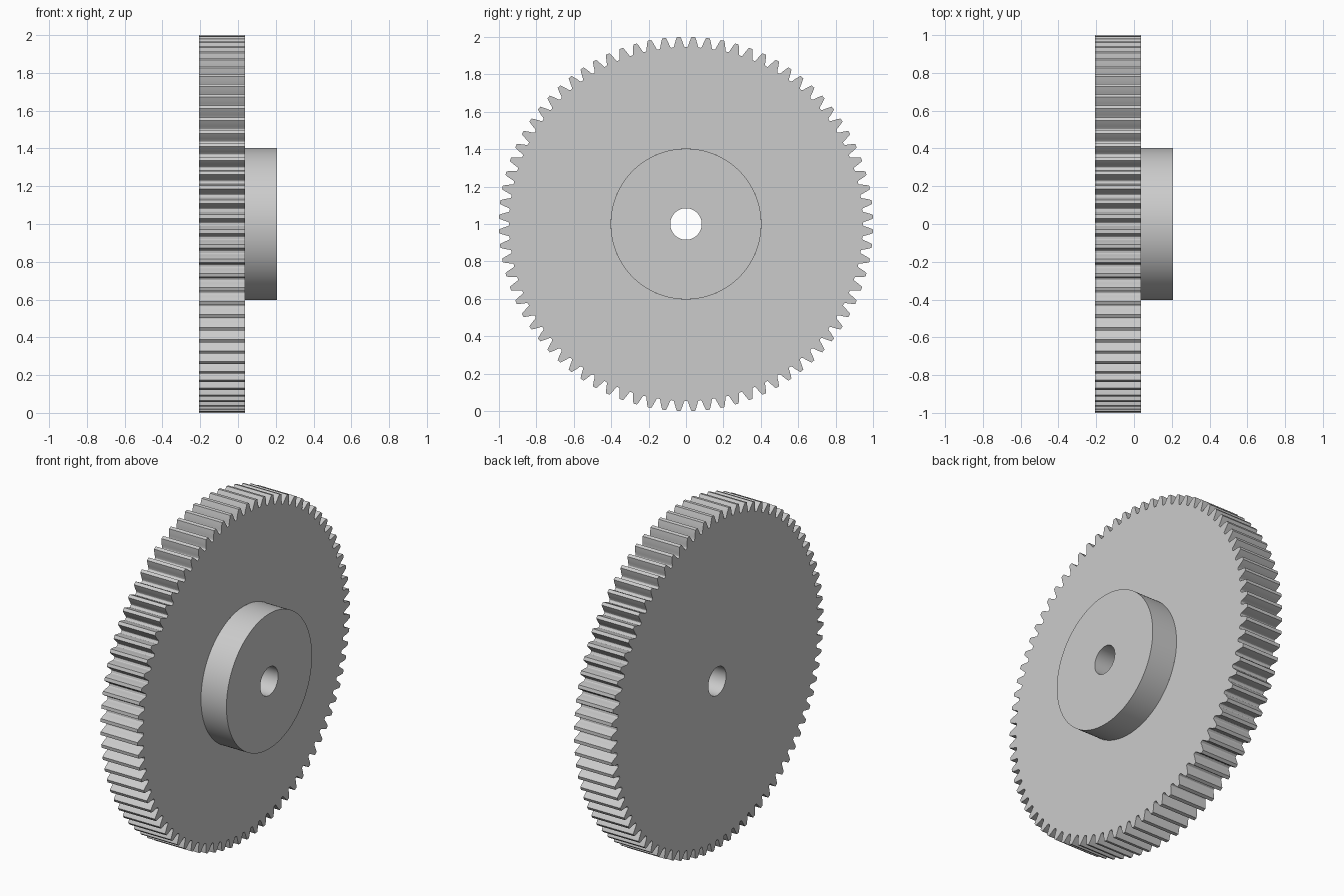
import bpy
import bmesh
import math

if "Cube" in bpy.data.objects:
    bpy.data.objects.remove(bpy.data.objects["Cube"], do_unlink=True)

TEETH = 80
MODULE = 2.001 / (TEETH + 2)
TIP_R = MODULE * (TEETH + 2) / 2
PITCH_R = MODULE * TEETH / 2
ROOT_R = PITCH_R - 1.25 * MODULE
BASE_R = PITCH_R * math.cos(math.radians(20))
HUB_R, BORE_R = 0.403, 0.084
BACK_X, FACE_X, HUB_X = -0.206, 0.038, 0.206

steel = bpy.data.materials.new("plain_grey")
steel.use_nodes = True
grey = (0.6, 0.6, 0.6, 1)
steel.diffuse_color = grey
steel.node_tree.nodes["Principled BSDF"].inputs["Base Color"].default_value = grey


def involute(angle):
    return math.tan(angle) - angle


def half_tooth(r):
    """Half the angular width of an involute tooth at radius r."""
    return (math.pi / (2 * TEETH) + involute(math.radians(20))
            - involute(math.acos(BASE_R / r)))


def tooth_outline():
    """Polar outline of the whole toothed rim."""
    gap = math.pi / TEETH - half_tooth(ROOT_R)
    fillet_r = ROOT_R + 0.3 * MODULE
    rising = [(ROOT_R, half_tooth(ROOT_R) + gap * 0.45),
              (ROOT_R + 0.08 * MODULE, half_tooth(ROOT_R) + gap * 0.1)]
    for k in range(5):
        r = fillet_r + (TIP_R - fillet_r) * k / 4
        rising.append((r, half_tooth(r)))
    tooth = [(r, -a) for r, a in rising] + rising[::-1]
    step = 2 * math.pi / TEETH
    return [(r, a + (i + 0.5) * step) for i in range(TEETH) for r, a in tooth]


def circle(radius, segments):
    return [(radius, 2 * math.pi * i / segments) for i in range(segments)]


def loft(name, rings):
    """Skin a sequence of (x, polar outline) rings."""
    bm = bmesh.new()
    loops = [[bm.verts.new((x, r * math.cos(a), 1 + r * math.sin(a)))
              for r, a in outline] for x, outline in rings]
    for a, b in zip(loops, loops[1:]):
        for j in range(len(a)):
            k = (j + 1) % len(a)
            bm.faces.new((a[j], a[k], b[k], b[j]))
    mesh = bpy.data.meshes.new(name)
    bm.to_mesh(mesh)
    bm.free()
    mesh.materials.append(steel)
    obj = bpy.data.objects.new(name, mesh)
    bpy.context.collection.objects.link(obj)
    bpy.ops.object.select_all(action="DESELECT")
    obj.select_set(True)
    bpy.context.view_layer.objects.active = obj
    bpy.ops.object.shade_smooth_by_angle(angle=math.radians(25))
    return obj


# Toothed wheel with its bore, open where the hub joins
rim = tooth_outline()
wheel_bore = [(BORE_R, a) for r, a in rim]
wheel_seat = [(HUB_R, a) for r, a in rim]
loft("gear_wheel", [(FACE_X, wheel_bore), (BACK_X, wheel_bore), (BACK_X, rim),
                    (FACE_X, rim), (FACE_X, wheel_seat)])

# Raised hub on one side, continuing the bore
hub_edge, hub_bore = circle(HUB_R, 160), circle(BORE_R, 160)
loft("hub", [(FACE_X, hub_edge), (HUB_X, hub_edge),
             (HUB_X, hub_bore), (FACE_X, hub_bore)])
